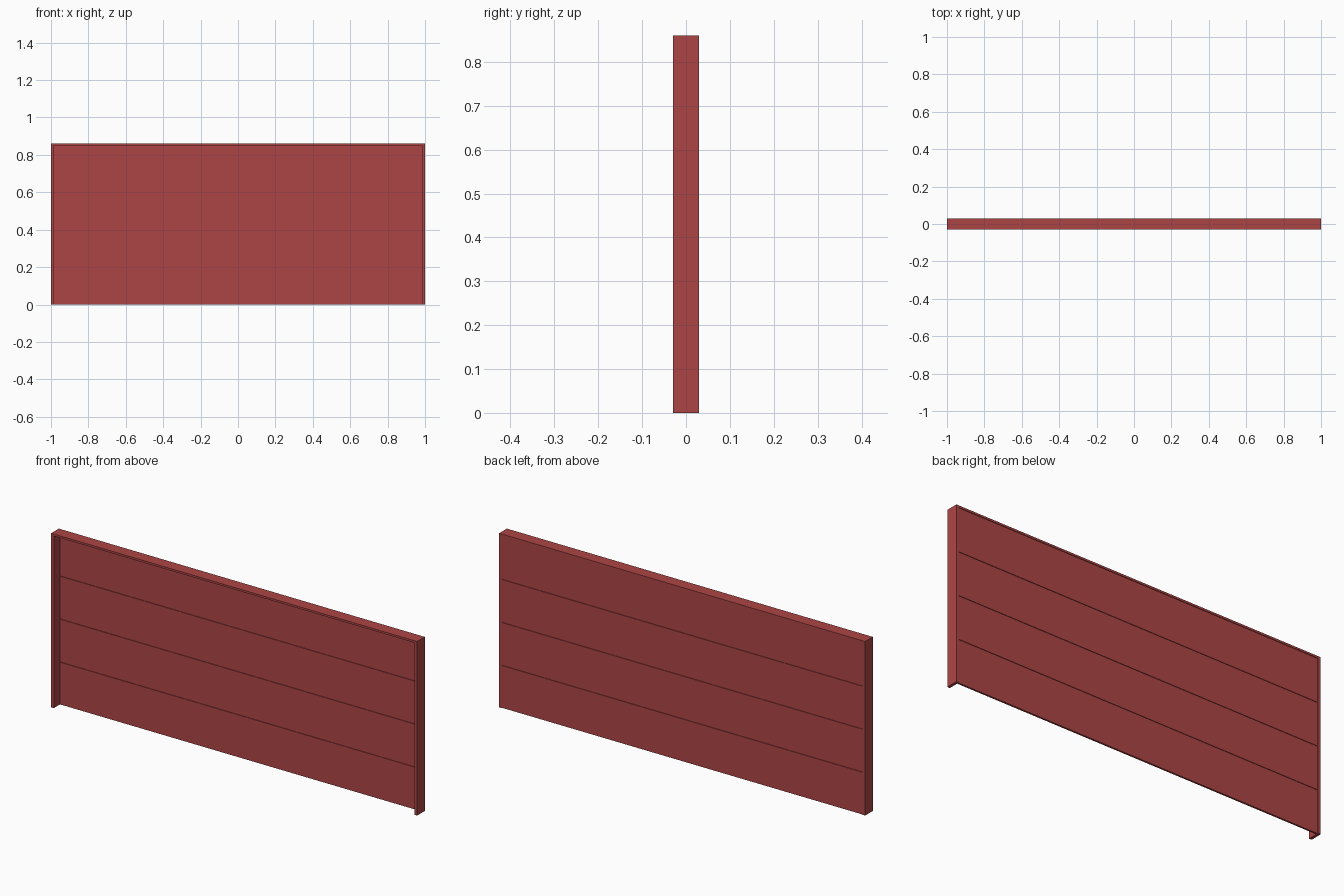
import bpy

if "Cube" in bpy.data.objects:
    bpy.data.objects.remove(bpy.data.objects["Cube"])

W, D, H = 2.0, 0.06, 0.86      # overall size
SIDE, CAP = 0.014, 0.01        # frame sheet thicknesses
Y0, Y1 = 0.018, 0.027          # plank front and back
GAP = 0.004                    # groove height

red = bpy.data.materials.new("red_paint")
red.diffuse_color = (0.42, 0.06, 0.06, 1)
red.use_nodes = True
red.node_tree.nodes["Principled BSDF"].inputs["Base Color"].default_value = red.diffuse_color


def box(name, x0, x1, y0, y1, z0, z1):
    bpy.ops.mesh.primitive_cube_add(
        size=1, location=((x0 + x1) / 2, (y0 + y1) / 2, (z0 + z1) / 2))
    ob = bpy.context.object
    ob.name = name
    ob.scale = (x1 - x0, y1 - y0, z1 - z0)
    bpy.ops.object.transform_apply(location=False, rotation=False, scale=True)
    ob.data.materials.append(red)
    return ob


# Frame: two side posts and a top cap
inner = W / 2 - SIDE
box("left_post", -W / 2, -inner, -D / 2, D / 2, 0, H - CAP)
box("right_post", inner, W / 2, -D / 2, D / 2, 0, H - CAP)
box("top_cap", -W / 2, W / 2, -D / 2, D / 2, H - CAP, H)

# Four horizontal planks, with a recessed tongue closing each groove
pitch = (H - CAP) / 4
for i in range(4):
    top = (i + 1) * pitch
    box(f"plank_{i + 1}", -inner, inner, Y0, Y1,
        i * pitch, top - (GAP if i < 3 else 0))
    if i < 3:
        box(f"tongue_{i + 1}", -inner, inner, Y0 + 0.003, Y1 - 0.003,
            top - GAP, top)
